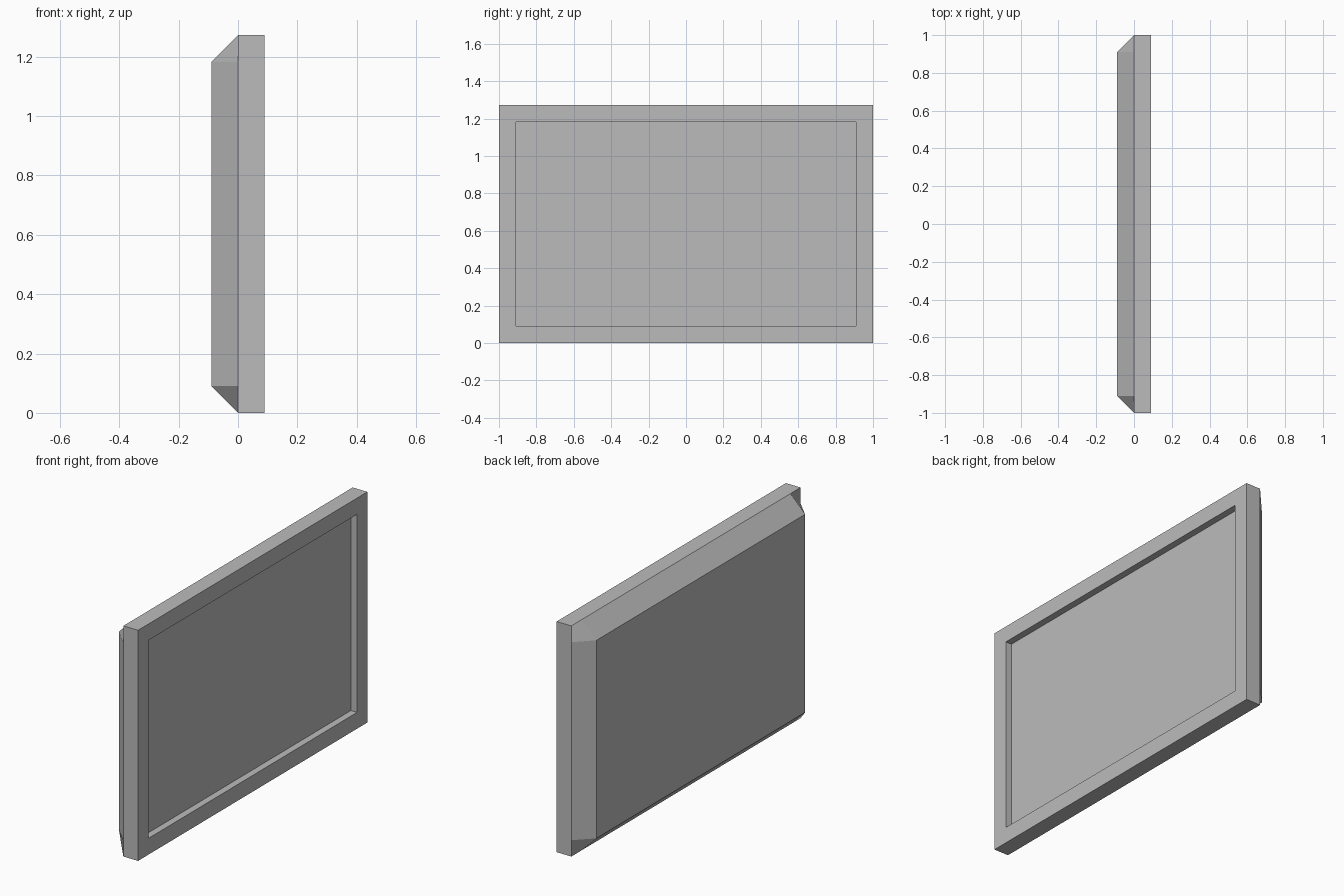
import bpy
import bmesh
from mathutils import Vector

HEIGHT = 1.273
DEPTH = 0.09      # thickness of each half
BORDER = 0.09     # width of the rim and of the back slope
FLOOR = 0.052     # x of the sunken screen

cube = bpy.data.objects.get("Cube")
if cube:
    bpy.data.objects.remove(cube, do_unlink=True)

gray = bpy.data.materials.new("plain gray")
gray.use_nodes = True
gray.diffuse_color = (0.5, 0.5, 0.5, 1)
bsdf = next(n for n in gray.node_tree.nodes if n.type == "BSDF_PRINCIPLED")
bsdf.inputs["Base Color"].default_value = gray.diffuse_color


def finish(bm, name):
    mesh = bpy.data.meshes.new(name)
    bm.to_mesh(mesh)
    bm.free()
    mesh.materials.append(gray)
    obj = bpy.data.objects.new(name, mesh)
    bpy.context.collection.objects.link(obj)
    return obj


def point(x, sy, sz, inset_y, inset_z):
    """Point near the corner given by the signs sy and sz."""
    return Vector((x, sy * (1 - inset_y),
                   HEIGHT / 2 + sz * (HEIGHT / 2 - inset_z)))


def ring(bm, x, inset):
    signs = [(-1, -1), (1, -1), (1, 1), (-1, 1)]
    return [bm.verts.new(point(x, sy, sz, inset, inset)) for sy, sz in signs]


# Front frame with the sunken screen
bm = bmesh.new()
rings = [ring(bm, 0, 0), ring(bm, DEPTH, 0),
         ring(bm, DEPTH, BORDER), ring(bm, FLOOR, BORDER)]
for a, b in zip(rings, rings[1:]):
    for i in range(4):
        j = (i + 1) % 4
        bm.faces.new((a[i], a[j], b[j], b[i]))
bm.faces.new(rings[-1])
seam_cap = bm.faces.new(rings[0])
bmesh.ops.recalc_face_normals(bm, faces=bm.faces[:])
bmesh.ops.delete(bm, geom=[seam_cap], context="FACES_ONLY")
finish(bm, "screen_frame")

# Back shell: flat panel, four slopes and four folded corner patches
bm = bmesh.new()
corners = {}
for sy in (-1, 1):
    for sz in (-1, 1):
        outer = bm.verts.new(point(0, sy, sz, 0, 0))
        side = bm.verts.new(point(0, sy, sz, 0, BORDER))
        edge = bm.verts.new(point(0, sy, sz, BORDER, 0))
        inner = bm.verts.new(point(-DEPTH, sy, sz, BORDER, BORDER))
        corners[sy, sz] = side, edge, inner
        # The fold runs the same diagonal way on all four corners
        if sy == sz:
            bm.faces.new((outer, side, inner, edge))
        else:
            bm.faces.new((edge, inner, side, outer))


def slope(c, d, k):
    """Slope between two corners, along the k-th rim point."""
    bm.faces.new((corners[c][k], corners[d][k], corners[d][2], corners[c][2]))


for s in (-1, 1):
    slope((s, -1), (s, 1), 0)
    slope((-1, s), (1, s), 1)
bm.faces.new([corners[c][2] for c in ((-1, -1), (-1, 1), (1, 1), (1, -1))])
middle = Vector((0, 0, HEIGHT / 2))
for face in bm.faces:
    face.normal_update()
    if face.normal.dot(face.calc_center_median() - middle) < 0:
        face.normal_flip()
finish(bm, "back_shell")
